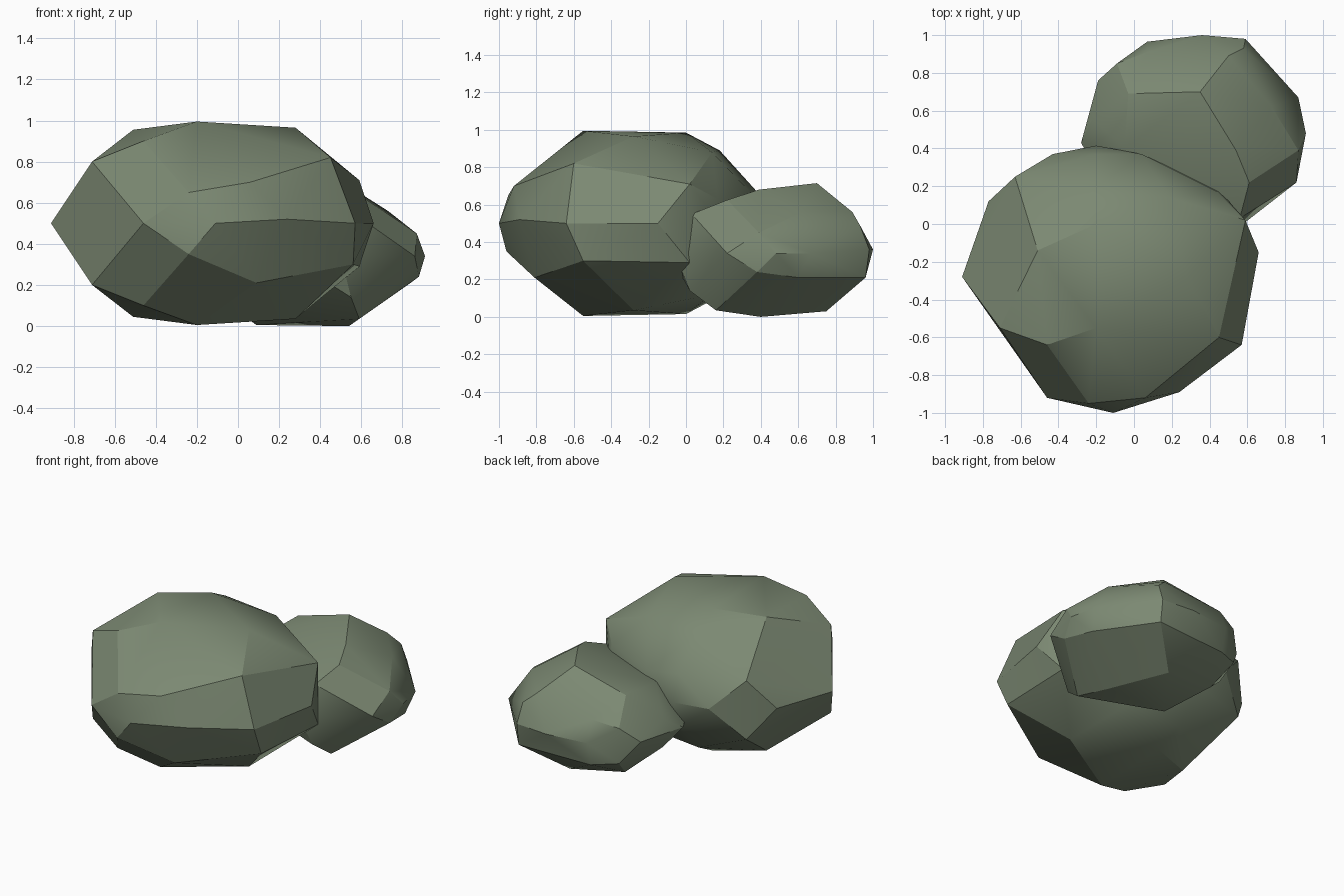
import bpy, bmesh, math

stone = bpy.data.materials.new("mossy_stone")
stone.diffuse_color = (0.20, 0.25, 0.17, 1)


def rock(name, points):
    """Faceted boulder: convex hull of its corner points."""
    bm = bmesh.new()
    for p in points:
        bm.verts.new(p)
    bmesh.ops.convex_hull(bm, input=bm.verts[:])
    loose = [v for v in bm.verts if not v.link_faces]
    bmesh.ops.delete(bm, geom=loose, context='VERTS')
    bmesh.ops.dissolve_limit(bm, angle_limit=math.radians(4),
                             verts=bm.verts[:], edges=bm.edges[:])
    bmesh.ops.recalc_face_normals(bm, faces=bm.faces[:])
    mesh = bpy.data.meshes.new(name)
    bm.to_mesh(mesh)
    bm.free()
    mesh.materials.append(stone)
    obj = bpy.data.objects.new(name, mesh)
    bpy.context.collection.objects.link(obj)
    bpy.ops.object.select_all(action='DESELECT')
    obj.select_set(True)
    bpy.context.view_layer.objects.active = obj
    bpy.ops.object.shade_smooth_by_angle(angle=math.radians(24))


# Large rock: corners mirrored about its mid height, plus a middle belt
upper = [(-.71, -.55, .80), (-.46, -.64, .90), (-.20, -.55, .995), (-.51, -.14, .955),
         (.28, -.28, .965), (-.20, 0, .985), (.19, .14, .88), (-.22, .18, .89),
         (-.63, .25, .70), (-.20, .37, .68), (.04, .37, .64), (.59, .02, .71),
         (.44, .17, .63)]
belt = [(-.91, -.28, .5), (-.46, -.92, .5), (-.24, -.95, .65), (-.24, -.96, .35),
        (-.11, -1, .5), (.06, -.92, .70), (.09, -.81, .21), (.24, -.89, .52),
        (.57, -.64, .5), (.45, -.60, .82), (.56, -.55, .30), (.66, -.15, .5),
        (.45, .18, .5), (-.20, .415, .5), (-.43, .37, .5), (-.77, .12, .5)]
rock("large_rock", upper + [(x, y, 1 - z) for x, y, z in upper] + belt)

# Small rock: crown, middle belt and base
crown = [(.35, .70, .715), (-.03, .69, .61), (.54, .39, .68), (.73, .62, .56),
         (.61, .22, .625), (.56, .03, .55), (.50, .89, .56), (.58, .93, .49),
         (.07, .91, .50), (-.09, .85, .46), (-.05, .40, .60), (-.22, .56, .45)]
middle = [(.87, .39, .45), (.86, .22, .34), (.87, .67, .34), (.91, .48, .34),
          (.59, .98, .36), (.36, 1, .36), (.07, .965, .36), (-.19, .76, .36),
          (-.28, .43, .36), (-.10, .10, .36), (.50, -.06, .34), (.20, -.10, .36)]
base = [(.88, .38, .24), (.84, .60, .21), (.59, .96, .21), (.07, .93, .20),
        (-.09, .85, .22), (-.22, .56, .26), (.55, .02, .14), (.59, .16, .035),
        (.54, .40, 0), (.35, .75, .03), (-.03, .70, .09), (.09, .40, .005)]
rock("small_rock", crown + middle + base)
